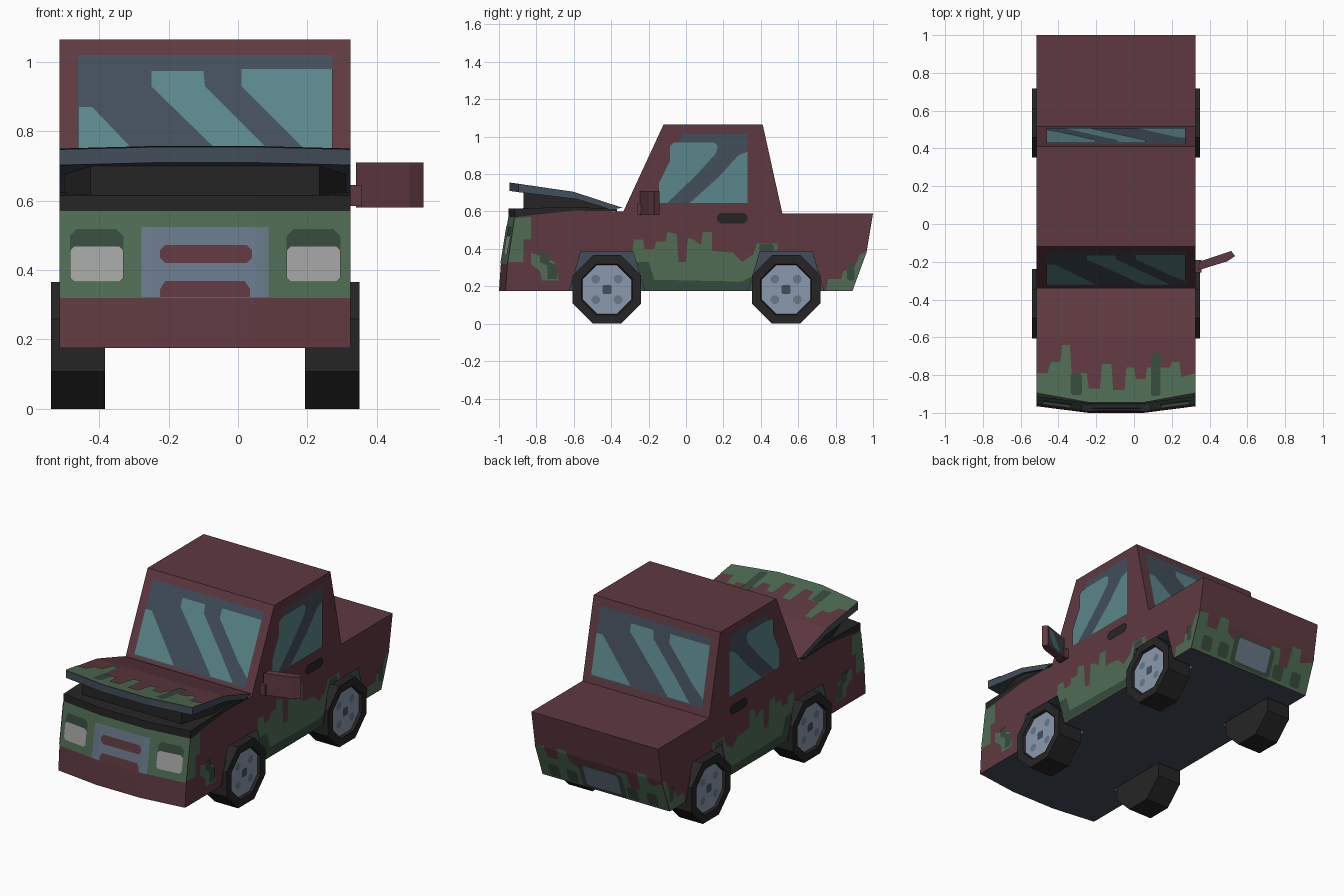
import bpy, bmesh, math
from mathutils import Vector, Matrix

if "Cube" in bpy.data.objects:
    bpy.data.objects.remove(bpy.data.objects["Cube"])

C = -0.095                      # centre line of the car body (side mirror widens the right)
HALF = 0.42                     # half width of the body


def material(name, hexcode):
    m = bpy.data.materials.new(name)
    rgb = [int(hexcode[i:i + 2], 16) / 255 for i in (0, 2, 4)]
    m.diffuse_color = [c / 12.92 if c <= 0.04045 else ((c + 0.055) / 1.055) ** 2.4 for c in rgb] + [1]
    m.use_nodes = True
    m.node_tree.nodes["Principled BSDF"].inputs["Base Color"].default_value = m.diffuse_color
    return m


MAROON = material("maroon paint", "5e3940")
GREEN = material("green paint", "4e6c54")
DARK_GREEN = material("dark green paint", "354b3c")
BLACK = material("black rubber", "252525")
DARK_BLUE = material("dark blue grey", "424e5a")
TEAL = material("teal glass", "5a868a")
RIM = material("rim blue grey", "8b99ae")
STEEL = material("steel blue", "687889")
LAMP = material("lamp grey", "a2a4a2")


def finish(name, bm, mats):
    me = bpy.data.meshes.new(name)
    bm.to_mesh(me)
    bm.free()
    ob = bpy.data.objects.new(name, me)
    bpy.context.collection.objects.link(ob)
    for m in mats:
        me.materials.append(m)
    return ob


def interp(t, table):
    for (a, p), (b, q) in zip(table, table[1:]):
        if t <= b or (b, q) == table[-1]:
            return p + (q - p) * (t - a) / (b - a)


def loft(name, profile, mats, inner=0.145, outer=HALF, bow=0.035, drop=0.0, centre=C):
    """Side profile (y, z) swept over four columns in x, with a bowed front."""
    bm = bmesh.new()
    cols = []
    for u in (-outer, -inner, inner, outer):
        t = 1 if abs(u) == outer else 0
        cols.append([bm.verts.new((centre + u, y + (bow * t if y < -0.8 else 0),
                                   z - (drop * t if y < -0.8 else 0))) for y, z in profile])
    n = len(profile)
    for a, b in zip(cols, cols[1:]):
        for i in range(n):
            j = (i + 1) % n
            bm.faces.new((a[i], a[j], b[j], b[i]))
    bm.faces.new(cols[0])
    bm.faces.new(cols[-1])
    bmesh.ops.recalc_face_normals(bm, faces=bm.faces)
    return finish(name, bm, mats)


def plate(name, pts, mat, place, d=0.003, ucuts=(), vcuts=()):
    """Thin painted patch: a 2D outline folded onto a surface by place(u, v, offset)."""
    bm = bmesh.new()
    bm.faces.new([bm.verts.new((u, v, 0)) for u, v in pts])
    bm.normal_update()
    bmesh.ops.triangulate(bm, faces=bm.faces[:])
    for co, no in [((u, 0, 0), (1, 0, 0)) for u in ucuts] + [((0, v, 0), (0, 1, 0)) for v in vcuts]:
        bmesh.ops.bisect_plane(bm, geom=bm.verts[:] + bm.edges[:] + bm.faces[:], plane_co=co, plane_no=no)
    u, v = pts[0]
    out = Vector(place(u, v, 1)) - Vector(place(u, v, 0))
    for w in bm.verts:
        w.co = place(w.co.x, w.co.y, d)
    bm.normal_update()
    for f in bm.faces:
        if f.normal.dot(out) < 0:
            f.normal_flip()
    return finish(name, bm, [mat])


def rbox(u0, u1, v0, v1, c):
    return [(u0 + c, v0), (u1 - c, v0), (u1, v0 + c), (u1, v1 - c),
            (u1 - c, v1), (u0 + c, v1), (u0, v1 - c), (u0, v0 + c)]


# Surfaces that plates are laid on
FRONT = [(0.175, -1.0), (0.32, -0.99), (0.57, -0.95)]
HOOD = [(-0.945, 0.755), (-0.6, 0.705), (-0.34, 0.62)]
REAR = [(0.175, 0.89), (0.38, 0.965), (0.59, 1.0)]


def on_front(u, v, d):
    return (C + u, interp(v, FRONT) + 0.035 * max(0, (abs(u) - 0.145) / 0.275) - d, v)


def on_hood(u, v, d):
    return (C + u, v, interp(v, HOOD) + d)


def on_rear(u, v, d):
    return (C + u, interp(v, REAR) + d, v)


def on_windshield(u, v, d):
    return (C + u, interp(v, [(0.6, -0.335), (1.065, -0.12)]) - d, v)


def on_back_window(u, v, d):
    return (C - u, interp(v, [(0.59, 0.515), (1.065, 0.41)]) + d, v)


def on_side(s):
    return lambda u, v, d: (C + s * (HALF + d), u, v)


# Body shell with wheel wells cut out
body = loft("body", [(-1.0, 0.175), (-0.99, 0.32), (-0.95, 0.57), (-0.6, 0.605), (-0.335, 0.6),
                     (-0.12, 1.065), (0.41, 1.065), (0.515, 0.59), (1.0, 0.59), (0.965, 0.38),
                     (0.89, 0.175)], [MAROON, GREEN, DARK_BLUE])
WHEELS_Y = (-0.4225, 0.535)
for y in WHEELS_Y:
    for s in (-1, 1):
        cutter = loft("well_cutter", [(y - 0.228, 0.08), (y - 0.14, 0.385), (y + 0.14, 0.385), (y + 0.228, 0.08)],
                      [DARK_BLUE], inner=0.05, outer=0.11, bow=0, centre=C + s * 0.38)
        cutter.hide_render = True
        mod = body.modifiers.new("well", 'BOOLEAN')
        mod.operation, mod.solver, mod.object = 'DIFFERENCE', 'EXACT', cutter
        bpy.context.view_layer.objects.active = body
        bpy.ops.object.modifier_apply(modifier=mod.name)
        bpy.data.objects.remove(cutter)
for p in body.data.polygons:
    c, n = p.center, p.normal
    p.material_index = 0
    if n.z < -0.9 or (abs(c.x - C) < 0.415 and -0.9 < c.y < 0.85 and c.z < 0.4):
        p.material_index = 2
    elif n.y < -0.6 and 0.32 < c.z < 0.57:
        p.material_index = 1

# Engine bay rim, engine block and the open hood
loft("engine_bay_rim", [(-0.95, 0.57), (-0.95, 0.615), (-0.6, 0.625), (-0.37, 0.612), (-0.37, 0.601),
                        (-0.6, 0.605)], [BLACK])
loft("engine_block", [(-0.87, 0.6), (-0.87, 0.71), (-0.58, 0.68), (-0.4, 0.615), (-0.4, 0.6)], [BLACK],
     inner=0.33, outer=0.405, bow=0.2, drop=0.03)
hood = loft("hood", [(-0.34, 0.62), (-0.6, 0.705), (-0.945, 0.755), (-0.945, 0.71), (-0.58, 0.665),
                     (-0.4, 0.61)], [MAROON, DARK_BLUE], bow=0.05, drop=0.007)
for p in hood.data.polygons:
    p.material_index = 0 if p.normal.z > 0.5 else 1
plate("hood_green_drips", [(-0.42, -0.895), (-0.42, -0.79), (-0.365, -0.79), (-0.345, -0.73), (-0.295, -0.73),
      (-0.285, -0.64), (-0.245, -0.64), (-0.235, -0.79), (-0.155, -0.79), (-0.145, -0.87), (-0.085, -0.87),
      (-0.075, -0.74), (-0.025, -0.74), (-0.015, -0.88), (0.045, -0.88), (0.055, -0.76), (0.095, -0.76),
      (0.105, -0.82), (0.155, -0.82), (0.165, -0.76), (0.285, -0.76), (0.295, -0.73), (0.335, -0.73),
      (0.345, -0.81), (0.42, -0.79), (0.42, -0.895), (0.145, -0.945), (-0.145, -0.945)], GREEN, on_hood)
plate("hood_dark_drip_left", rbox(-0.24, -0.18, -0.905, -0.79, 0.01), DARK_GREEN, on_hood, 0.005)
plate("hood_dark_drip_right", rbox(0.185, 0.235, -0.91, -0.68, 0.01), DARK_GREEN, on_hood, 0.005)

# Front face: grille and headlights
plate("grille", [(-0.183, 0.322), (-0.183, 0.525), (0.183, 0.525), (0.183, 0.322), (0.13, 0.322), (0.13, 0.345),
      (0.115, 0.368), (-0.115, 0.368), (-0.13, 0.345), (-0.13, 0.322)], STEEL, on_front, ucuts=(-0.145, 0.145))
plate("grille_notch", [(-0.13, 0.322), (-0.13, 0.345), (-0.115, 0.368), (0.115, 0.368), (0.13, 0.345),
      (0.13, 0.322)], MAROON, on_front)
plate("grille_slot", rbox(-0.13, 0.135, 0.42, 0.472, 0.015), MAROON, on_front, 0.005)
for s, side in ((-1, "left"), (1, "right")):
    u0, u1 = sorted((s * 0.235, s * 0.39))
    plate("headlight_brow_" + side, rbox(u0, u1, 0.44, 0.518, 0.02), DARK_GREEN, on_front)
    plate("headlight_" + side, rbox(u0, u1, 0.366, 0.468, 0.012), LAMP, on_front, 0.005)

# Windshield and back window with reflection stripes
for name, place in (("windshield", on_windshield), ("back_window", on_back_window)):
    plate(name, [(-0.367, 0.632), (0.367, 0.632), (0.367, 1.02), (-0.367, 1.02)], DARK_BLUE, place)
    for i, stripe in enumerate((
            [(-0.367, 0.64), (-0.367, 0.87), (-0.325, 0.87), (-0.105, 0.64)],
            [(-0.155, 0.975), (-0.005, 0.975), (0, 0.93), (0.185, 0.745), (0.285, 0.64), (0.14, 0.64),
             (0.035, 0.745), (-0.155, 0.93)],
            [(0.105, 0.98), (0.367, 0.98), (0.367, 0.68), (0.285, 0.75), (0.105, 0.93)])):
        plate(f"{name}_reflection_{i + 1}", stripe, TEAL, place, 0.005)

# Both sides: windows, door handles and camouflage drips
for s, side in ((-1, "left"), (1, "right")):
    place = on_side(s)
    plate("side_window_" + side, [(0.33, 0.645), (0.33, 1.013), (-0.02, 1.013), (-0.145, 0.75), (-0.145, 0.645)],
          DARK_BLUE, place)
    plate("side_reflection_front_" + side, [(-0.145, 0.645), (-0.145, 0.75), (-0.085, 0.87), (-0.085, 0.95),
          (-0.065, 0.97), (0.15, 0.97), (0.17, 0.95), (0.16, 0.91), (0.06, 0.8), (-0.1, 0.645)], TEAL, place, 0.005)
    plate("side_reflection_rear_" + side, [(0.02, 0.645), (0.33, 0.645), (0.33, 0.92), (0.28, 0.9), (0.17, 0.78)],
          TEAL, place, 0.005)
    plate("door_handle_" + side, rbox(0.165, 0.33, 0.535, 0.592, 0.018), BLACK, place, 0.007)
    plate("door_green_drips_" + side, [(-0.22, 0.177), (0.333, 0.177), (0.393, 0.39), (0.49, 0.39), (0.49, 0.43),
          (0.38, 0.43), (0.36, 0.37), (0.3, 0.33), (0.25, 0.38), (0.14, 0.39), (0.14, 0.49), (0.09, 0.49),
          (0.08, 0.42), (0.04, 0.45), (0.01, 0.46), (0.0, 0.33), (-0.04, 0.33), (-0.05, 0.48), (-0.1, 0.49),
          (-0.11, 0.44), (-0.16, 0.44), (-0.17, 0.4), (-0.22, 0.4), (-0.23, 0.45), (-0.28, 0.45),
          (-0.285, 0.39)], GREEN, place)
    plate("sill_dark_green_" + side, [(-0.22, 0.177), (0.333, 0.177), (0.355, 0.255), (0.3, 0.225), (-0.17, 0.235),
          (-0.2, 0.33), (-0.264, 0.33)], DARK_GREEN, place, 0.005)
    plate("rear_wheel_dark_drip_" + side, rbox(0.39, 0.47, 0.39, 0.425, 0.01), DARK_GREEN, place, 0.005)
    plate("front_fender_green_" + side, [(-0.917, 0.565), (-0.83, 0.57), (-0.83, 0.45), (-0.87, 0.45),
          (-0.87, 0.33), (-0.953, 0.33)], GREEN, place)
    plate("front_patch_green_" + side, [(-0.83, 0.38), (-0.7, 0.33), (-0.68, 0.23), (-0.77, 0.23), (-0.78, 0.28),
          (-0.83, 0.32)], GREEN, place)
    plate("front_patch_dark_" + side, [(-0.78, 0.38), (-0.73, 0.38), (-0.73, 0.33), (-0.69, 0.31), (-0.69, 0.24),
          (-0.74, 0.24), (-0.74, 0.31), (-0.78, 0.33)], DARK_GREEN, place, 0.005)
    plate("rear_fender_green_" + side, [(0.965, 0.385), (0.93, 0.37), (0.9, 0.3), (0.84, 0.28), (0.83, 0.24),
          (0.76, 0.24), (0.75, 0.177), (0.889, 0.177)], GREEN, place)
    plate("rear_fender_dark_" + side, rbox(0.86, 0.9, 0.23, 0.32, 0.01), DARK_GREEN, place, 0.005)

# Tailgate drips and number plate
plate("tailgate_green_drips", [(-0.42, 0.177), (0.42, 0.177), (0.42, 0.38), (0.36, 0.39), (0.35, 0.32), (0.28, 0.32),
      (0.27, 0.4), (0.21, 0.4), (0.2, 0.33), (0.13, 0.3), (-0.1, 0.3), (-0.12, 0.36), (-0.18, 0.36), (-0.19, 0.27),
      (-0.25, 0.27), (-0.26, 0.4), (-0.32, 0.4), (-0.33, 0.33), (-0.42, 0.36)], GREEN, on_rear, vcuts=(0.38,))
for u in (-0.36, -0.23, 0.17, 0.29):
    plate("tailgate_dark_drip", rbox(u, u + 0.07, 0.19, 0.27, 0.01), DARK_GREEN, on_rear, 0.005)
plate("number_plate_surround", rbox(-0.145, 0.145, 0.18, 0.34, 0.015), DARK_GREEN, on_rear, 0.005)
plate("number_plate", rbox(-0.115, 0.115, 0.2, 0.33, 0.01), STEEL, on_rear, 0.007)

# Eight-sided wheels with recessed rims and bolts
for y, end in zip(WHEELS_Y, ("front", "rear")):
    for s, side in ((-1, "left"), (1, "right")):
        bm = bmesh.new()
        r = 0.183 / math.cos(math.pi / 8)
        bmesh.ops.create_cone(bm, cap_ends=True, segments=8, radius1=r, radius2=r, depth=0.157,
                              matrix=Matrix.Translation((C + s * 0.3665, y, 0.183))
                              @ Matrix.Rotation(math.pi / 2, 4, 'Y') @ Matrix.Rotation(math.pi / 8, 4, 'Z'))
        bm.normal_update()
        rim = next(f for f in bm.faces if f.normal.x * s > 0.9)
        bmesh.ops.inset_region(bm, faces=[rim], thickness=0.05, depth=0)
        bmesh.ops.inset_region(bm, faces=[rim], thickness=0.007, depth=-0.015)
        rim.material_index = 1
        finish(f"wheel_{end}_{side}", bm, [BLACK, RIM])
        for a in (-0.06, 0.06):
            for b in (-0.055, 0.055):
                plate(f"wheel_bolt_{end}_{side}", rbox(y + a - 0.023, y + a + 0.023, 0.16 + b + 0.001,
                      0.206 + b, 0.014), STEEL, on_side(s), 0.0125)
        plate(f"wheel_hub_{end}_{side}", rbox(y - 0.024, y + 0.024, 0.159, 0.207, 0.006), DARK_BLUE,
              on_side(s), 0.0125)

# Side mirror, on the right only
bm = bmesh.new()
base = bm.faces.new([bm.verts.new((x, y, 0.58)) for x, y in
                     ((0.34, -0.245), (0.495, -0.197), (0.535, -0.17), (0.515, -0.143), (0.345, -0.2))])
top = bmesh.ops.extrude_face_region(bm, geom=[base])
bmesh.ops.translate(bm, vec=(0, 0, 0.13), verts=[v for v in top["geom"] if isinstance(v, bmesh.types.BMVert)])
bmesh.ops.recalc_face_normals(bm, faces=bm.faces)
finish("mirror_housing", bm, [MAROON])
loft("mirror_arm", [(-0.258, 0.585), (-0.258, 0.645), (-0.19, 0.645), (-0.19, 0.585)], [MAROON],
     inner=0.01, outer=0.022, centre=0.336)


def on_mirror(u, v, d):
    return (0.345 + 0.17 * u - 0.318 * d, -0.2 + 0.057 * u + 0.949 * d, v)


plate("mirror_glass", [(0.1, 0.595), (0.92, 0.595), (0.92, 0.695), (0.1, 0.695)], DARK_BLUE, on_mirror)
plate("mirror_reflection", [(0.3, 0.595), (0.65, 0.595), (0.92, 0.65), (0.92, 0.695), (0.75, 0.695)], TEAL,
      on_mirror, 0.005)
